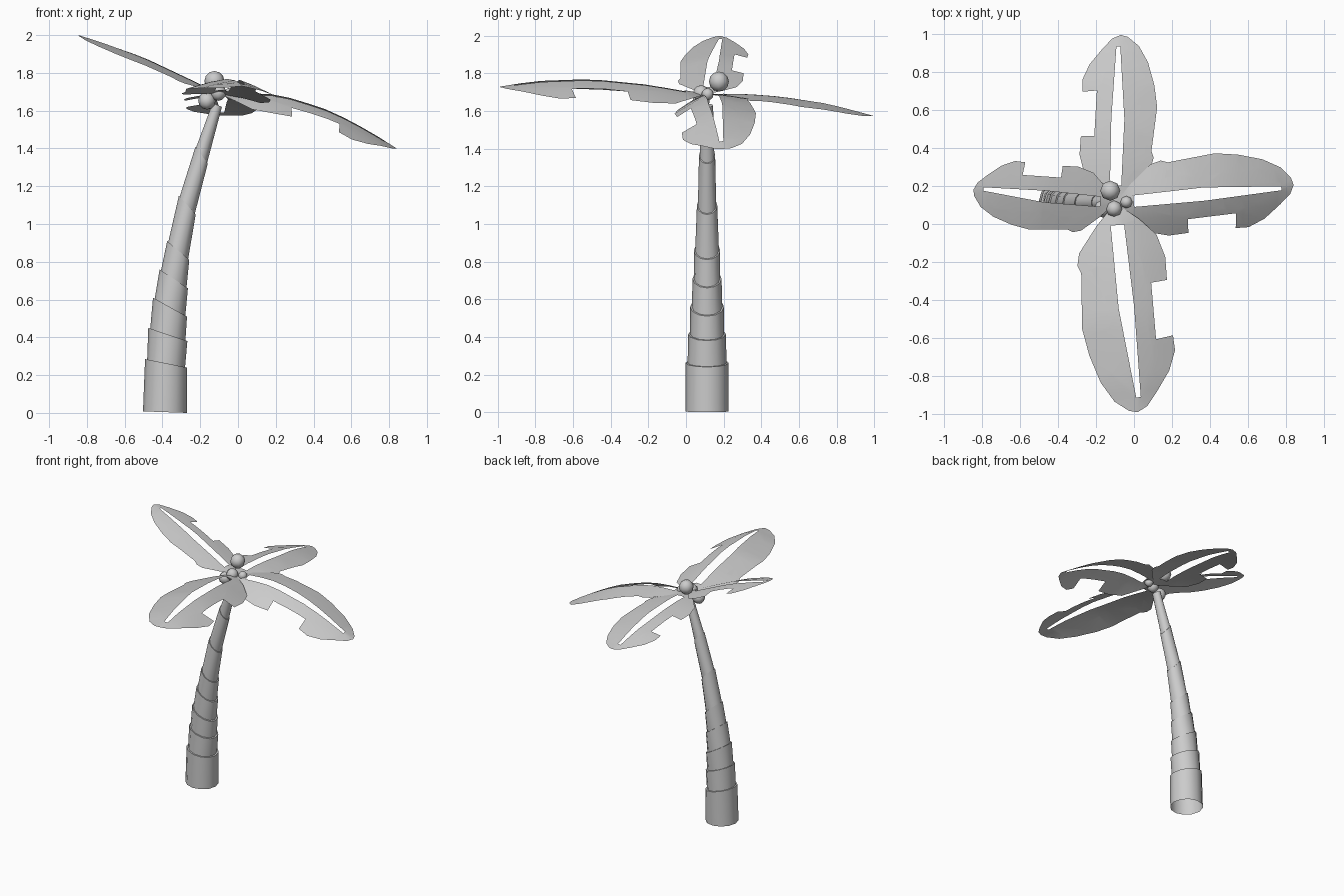
import bpy, bmesh
from math import cos, sin, pi
from mathutils import Vector

if "Cube" in bpy.data.objects:
    bpy.data.objects.remove(bpy.data.objects["Cube"])

CROWN = Vector((-0.10, 0.11))


def finish(name, bm, angle=0.7):
    me = bpy.data.meshes.new(name)
    bm.to_mesh(me)
    bm.free()
    ob = bpy.data.objects.new(name, me)
    bpy.context.collection.objects.link(ob)
    bpy.ops.object.select_all(action='DESELECT')
    bpy.context.view_layer.objects.active = ob
    ob.select_set(True)
    bpy.ops.object.shade_smooth_by_angle(angle=angle)
    return ob


# Trunk: tilted rings given as left x, left z, right x, right z, half depth;
# every segment steps in slightly where it leaves the one below
SEGMENT_TOPS = [
    (-0.492, 0.285, -0.269, 0.24, 0.115), (-0.475, 0.45, -0.268, 0.38, 0.10),
    (-0.450, 0.61, -0.270, 0.51, 0.09), (-0.415, 0.76, -0.265, 0.66, 0.077),
    (-0.375, 0.91, -0.258, 0.81, 0.07), (-0.313, 1.15, -0.224, 1.05, 0.054),
    (-0.225, 1.41, -0.160, 1.32, 0.043), (-0.135, 1.64, -0.085, 1.62, 0.032),
]


def ring(bm, lx, lz, rx, rz, depth, scale=1.0, sides=12):
    c = Vector(((lx + rx) / 2, 0.112, (lz + rz) / 2))
    a = Vector(((rx - lx) / 2, 0, (rz - lz) / 2)) * scale
    b = Vector((0, depth * scale, 0))
    return [bm.verts.new(c + a * cos(2 * pi * i / sides) + b * sin(2 * pi * i / sides))
            for i in range(sides)]


bm = bmesh.new()
rings = [ring(bm, -0.503, 0.008, -0.270, 0.0, 0.115)]
for i, s in enumerate(SEGMENT_TOPS):
    rings.append(ring(bm, *s))
    if i < len(SEGMENT_TOPS) - 1:
        rings.append(ring(bm, *s, scale=0.9))
for lo, hi in zip(rings, rings[1:]):
    for i in range(len(lo)):
        j = (i + 1) % len(lo)
        bm.faces.new((lo[i], lo[j], hi[j], hi[i]))
bm.faces.new(rings[-1])
finish("trunk", bm, 0.6)

# Frond halves in leaf space (u along, v across), both with torn notches
BIG = [(0, 0), (.086, .105), (.17, .18), (.28, .21), (.39, .206), (.395, .13),
       (.665, .124), (.655, .206), (.727, .208), (.82, .17), (.914, .10), (.976, .048)]
SMALL = [(0, 0), (.10, -.10), (.22, -.196), (.277, -.21), (.316, -.196), (.29, -.112),
         (.378, -.118), (.40, -.204), (.58, -.22), (.708, -.20), (.842, -.16),
         (.938, -.105), (.99, -.04)]
SLOT = [(1, 0), (.93, 0), (.93, .022), (.5, .037), (.105, .032), (.105, 0)]


def interp(pts, u):
    for (a, za), (b, zb) in zip(pts, pts[1:]):
        if u <= b:
            return za + (zb - za) * (u - a) / (b - a)
    return pts[-1][1]


def frond(name, tip, width, side, spine, drop_big, drop_small):
    """Cut-out sheet around a central slot, bent along its spine."""
    bm = bmesh.new()
    for half, sg in ((BIG, 1), (SMALL, -1)):
        pts = half + [(u, v * sg) for u, v in SLOT]
        bm.faces.new([bm.verts.new((u, v, 0)) for u, v in pts])
    bmesh.ops.triangulate(bm, faces=bm.faces[:])
    cuts = [((i / 10, 0, 0), (1, 0, 0)) for i in range(1, 10)]
    cuts += [((0, v, 0), (0, 1, 0)) for v in (-.1, .1)]
    for co, no in cuts:
        bmesh.ops.bisect_plane(bm, geom=bm.verts[:] + bm.edges[:] + bm.faces[:],
                               plane_co=co, plane_no=no)
    bmesh.ops.remove_doubles(bm, verts=bm.verts[:], dist=1e-4)
    along = Vector(tip) - CROWN
    across = Vector((-along.y, along.x)) * width * side
    for vert in bm.verts:
        u, v, _ = vert.co
        p = CROWN + along * u + across * v
        drop = (drop_big if v > 0 else drop_small) * (abs(v) / 0.2) ** 1.3
        vert.co = (p.x, p.y, interp(spine, u) - drop)
    bmesh.ops.recalc_face_normals(bm, faces=bm.faces[:])
    if sum(f.normal.z for f in bm.faces) < 0:
        bmesh.ops.reverse_faces(bm, faces=bm.faces[:])
    finish(name, bm)


frond("front_frond", (0.02, -0.99), 1.0, 1,
      [(0, 1.69), (.28, 1.745), (.55, 1.775), (.83, 1.76), (1, 1.73)], 0.095, 0.05)
frond("back_frond", (-0.07, 0.995), 1.05, 1,
      [(0, 1.69), (.22, 1.695), (.45, 1.68), (.73, 1.64), (1, 1.575)], 0.03, 0.035)
frond("right_frond", (0.84, 0.205), 1.0, -1,
      [(0, 1.69), (.27, 1.695), (.43, 1.665), (.64, 1.597), (.85, 1.49), (1, 1.40)], 0.10, 0.025)
frond("left_frond", (-0.845, 0.18), 1.1, -1,
      [(0, 1.69), (.2, 1.765), (.54, 1.885), (.81, 1.955), (1, 2.0)], 0.03, 0.03)

# Coconuts clustered at the crown
for i, (x, y, z, r) in enumerate([(-.125, .175, 1.757, .053), (-.105, .08, 1.695, .043),
                                  (-.04, .115, 1.69, .032), (-.165, .08, 1.652, .046)]):
    bm = bmesh.new()
    bmesh.ops.create_uvsphere(bm, u_segments=8, v_segments=6, radius=r)
    bmesh.ops.translate(bm, verts=bm.verts[:], vec=(x, y, z))
    finish(f"coconut_{i + 1}", bm, 1.0)
